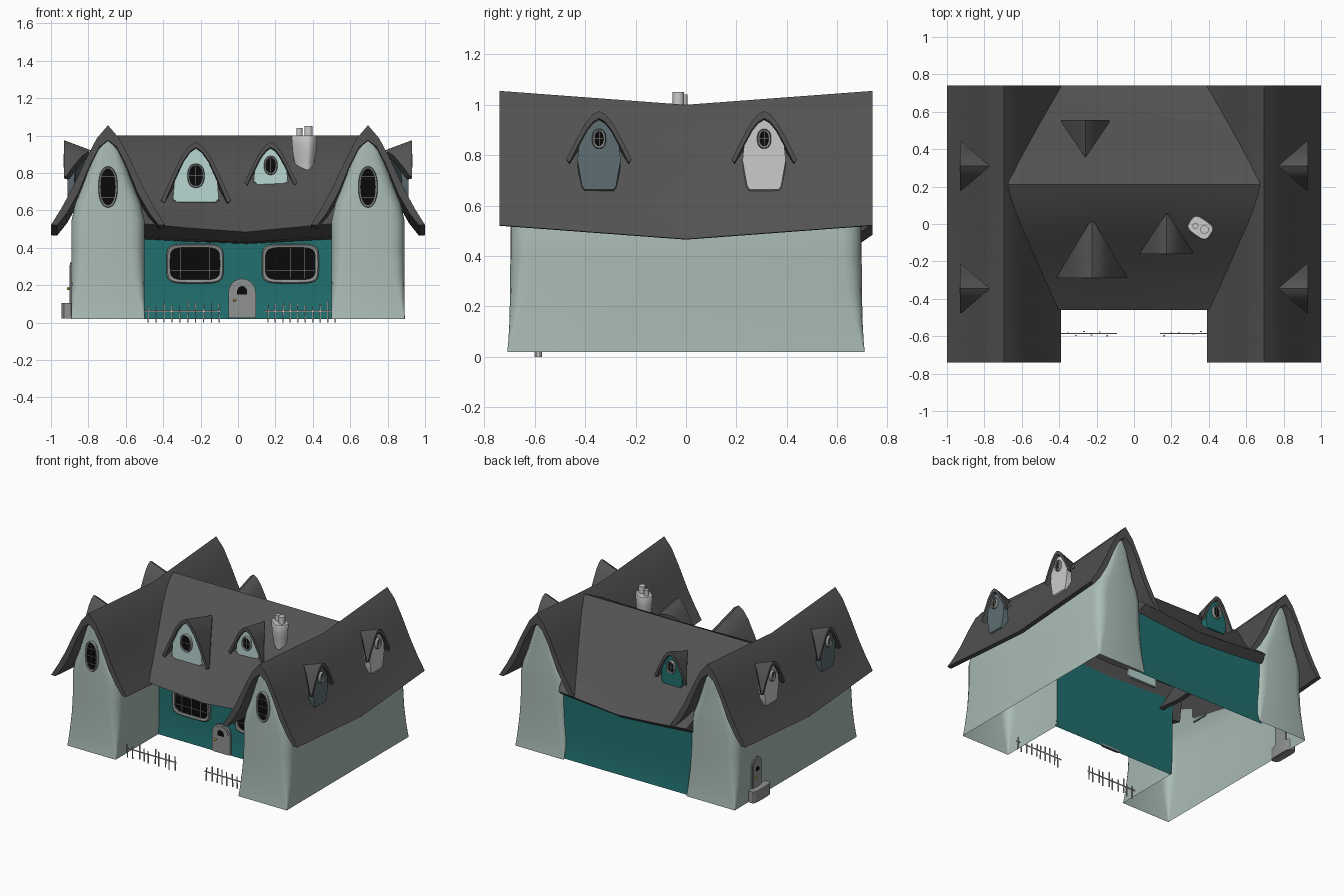
import bpy, bmesh, math, random
from mathutils import Vector

if "Cube" in bpy.data.objects:
    bpy.data.objects.remove(bpy.data.objects["Cube"])
random.seed(4)

def mat(name, c):
    m = bpy.data.materials.new(name)
    m.diffuse_color = (*c, 1)
    m.use_nodes = True
    m.node_tree.nodes["Principled BSDF"].inputs["Base Color"].default_value = m.diffuse_color
    return m

WALL = mat("pale_plaster", (.4, .5, .465))
PALE = mat("dormer_plaster", (.48, .68, .65))
BLUE = mat("blue_grey_plaster", (.11, .155, .17))
TEAL = mat("teal_plaster", (.015, .16, .155))
ROOF = mat("slate", (.085, .085, .085))
TRIM = mat("stone_trim", (.28, .29, .29))
BLACK = mat("glass", (.003, .003, .003))
GOLD = mat("brass", (.7, .45, .05))

def mesh(name, verts, faces, m=None, loc=(0, 0, 0), rot=0):
    me = bpy.data.meshes.new(name)
    me.from_pydata([tuple(v) for v in verts], [], faces)
    o = bpy.data.objects.new(name, me)
    bpy.context.collection.objects.link(o)
    if m:
        me.materials.append(m)
    o.location, o.rotation_euler = loc, (0, 0, rot)
    return o

def loft(name, rings, m=None, caps=(True, True), loc=(0, 0, 0), rot=0, skip=None):
    n = len(rings[0])
    v = [Vector(p) for r in rings for p in r]
    f = [(i*n+j, i*n+(j+1) % n, (i+1)*n+(j+1) % n, (i+1)*n+j)
         for i in range(len(rings)-1) for j in range(n)]
    if skip:
        f = [q for q in f if not skip(sum((v[k] for k in q), Vector())/4)]
    if caps[0]:
        f.append(tuple(range(n))[::-1])
    if caps[1]:
        f.append(tuple(range((len(rings)-1)*n, len(rings)*n)))
    return mesh(name, v, f, m, loc, rot)

def box(name, c, s, m=None, loc=(0, 0, 0), rot=0):
    x, y, z = (k/2 for k in s)
    ring = lambda dz: [(c[0]+a*x, c[1]+b*y, c[2]+dz) for a, b in ((-1, -1), (1, -1), (1, 1), (-1, 1))]
    return loft(name, [ring(-z), ring(z)], m, loc=loc, rot=rot)

def both(half):  # mirror a half profile that starts on the centre line
    return [(-u, z) for u, z in half[:0:-1]] + list(half)

def interp(pts, t):
    for (a, b), (c, d) in zip(pts, pts[1:]):
        if t <= c:
            return b+(d-b)*(t-a)/(c-a)
    return pts[-1][1]

def superloop(rx, rz, p=2.3, n=28):
    out = []
    for i in range(n):
        c, s = math.cos(2*math.pi*i/n), math.sin(2*math.pi*i/n)
        out.append((rx*math.copysign(abs(c)**(2/p), c), rz*math.copysign(abs(s)**(2/p), s)))
    return out

def window(name, loc, rot, rx, rz, p=2.3, cols=2, rows=2, w=.014):
    def ring(k, y):
        return [(x, y, z) for x, z in superloop(rx-k, rz-k, p)]
    loft(name+"_frame", [ring(0, .004), ring(0, -.012), ring(w*.3, -.018), ring(w, -.014), ring(w, .0)],
         TRIM, (False, False), loc, rot)
    g = ring(w, -.004)
    mesh(name+"_glass", g, [tuple(range(len(g)))], BLACK, loc, rot)
    for i in range(1, cols):
        box(name+"_bar", (-rx+2*rx*i/cols, -.006, 0), (.002, .006, 2*(rz-w)*.93), TRIM, loc, rot)
    for i in range(1, rows):
        box(name+"_bar", (0, -.006, -rz+2*rz*i/rows), (2*(rx-w)*.97, .006, .002), TRIM, loc, rot)

def dormer(name, loc, rot, w, zp, za, L, drop, zb, wb, m, zwin, r):
    # hood: local -y is outward, tapering back to a point on the roof
    h = zp-za
    curve = [(0, 0), (.2, .08), (.42, .26), (.7, .6), (1, 1)]
    outer = both([(w*a, zp-h*b+.012*a) for a, b in curve])
    inner = both([(w*a*.9, zp-.028-(h-.028)*b) for a, b in curve])
    prof = outer + inner[::-1]
    def back(pts, k):
        return [(u, (1-abs(u)/w)*L*k+.01, z-drop*(1-abs(u)/w)) for u, z in pts]
    loft(name+"_roof", [[(u, 0, z) for u, z in prof], back(prof, 1)], ROOF, loc=loc, rot=rot)
    # face wall, tapering back under the hood
    half = [(w*a*.88, zp-.034-(h-.03)*b) for a, b in curve[:-1]]
    half += [(max(wb, w*.66), za+.01), (wb, zb+.02), (wb*.85, zb+.004)]
    wall = both(half)
    loft(name+"_wall", [[(u, .018, z) for u, z in wall], back(wall, .85)], m, loc=loc, rot=rot)
    d = Vector((math.sin(rot), -math.cos(rot), 0))
    window(name+"_window", Vector((loc[0], loc[1], zwin))-d*.016, rot, r, r*1.4, w=.011)

# wing roofs: curved gable section, sagging at mid length
OUT = [(0, 1.055), (.06, .985), (.12, .87), (.19, .72), (.25, .61), (.305, .522)]
INN = [(0, .975), (.045, .94), (.095, .845), (.16, .69), (.22, .585), (.272, .52)]
sag = lambda y: .055*(1-abs(y)/.74)
prof = both(OUT) + both(INN)[::-1]
for s in (-1, 1):
    loft("wing_roof", [[(s*.695+u, y, z-sag(y)) for u, z in prof] for y in (-.74, 0, .74)], ROOF)

# wing walls: straight sides with corners that round off above the base
ROWS = [(.02, .197, .012), (.06, .196, .008), (.13, .195, .004), (.25, .195, .001), (.4, .195, 0), (.55, .195, 0),
        (.64, .175, 0), (.74, .135, 0), (.84, .097, 0), (.92, .06, 0), (.955, .03, 0), (.978, .006, 0)]
YF = -.2
for s in (-1, 1):
    rings = []
    for z, h, fl in ROWS:
        r = min(.004+.07*min(1, (z-.02)/.3), h*.6)
        ye, ring = .697+fl, []
        for cx, cy, a0 in ((1, 1, 0), (-1, 1, 90), (-1, -1, 180), (1, -1, 270)):
            for k in range(5):
                a = math.radians(a0+22.5*k)
                ring.append((s*.695+cx*(h-r)+r*math.cos(a), cy*(ye-r)+r*math.sin(a)))
            if a0 in (90, 270):
                for y in ((0, YF) if a0 == 90 else (YF, 0)):
                    ring.append((s*.695+cx*h, y))
        rings.append([(x, y, z-sag(y)*max(0, (z-.3)/.7)) for x, y in ring])
    # inner side is open where the wing joins the middle
    loft("wing_wall", rings, WALL, (False, True),
         skip=lambda c: abs(c.x) < .56 and YF < c.y < .6 and .03 < c.z < .75)
    window("wing_window", (s*.695, -.699, .725), 0, .052, .11, p=2.2, rows=4, w=.013)

# middle roof: same curve stretched, its ends running in under the wing roofs
T = [0, .2, .4, .62, .82, 1]
zt = lambda t: .53+(interp(OUT, t*.305)-.522)*.47/.533
def mid_ring(f):
    top = [(-t, zt(t)) for t in T[::-1]] + [(t, zt(t)) for t in T[1:]]
    # soffit drops from the eave edge down to the wall, then follows the slope
    under = [(.985, .524), (.89, .485), (.84, zt(.84)-.02), (.6, zt(.6)-.03), (.3, zt(.3)-.03), (0, .965),
             (-.3, zt(.3)-.03), (-.6, zt(.6)-.03), (-.63, .45), (-.8, .465), (-.985, .524)]
    return [(f*(.52+.155*(1-abs(t))), .21+t*(.67 if t < 0 else .53),
             z-.05*abs(t)*(1-abs(f))) for t, z in top+under]
loft("middle_roof", [mid_ring(f) for f in (-1, -.5, .08, .5, 1)], ROOF)

# middle front and back walls
for name, y, d, top in (("front_wall", YF, -1, .65), ("back_wall", .675, 1, .52)):
    zs = [(.02, .015), (.08, .005), (.2, 0), (top, 0)]
    xw = .5 if d < 0 else .53
    v = [(x, y+d*f, z) for z, f in zs for x in (-xw, xw)]
    mesh(name, v, [(2*i, 2*i+1, 2*i+3, 2*i+2) for i in range(3)], TEAL)

# big front windows
for x in (-.23, .28):
    window("front_window", (x, YF-.005, .315), 0, .153, .106, p=5, cols=4, rows=3, w=.02)

# arched doors
def door(name, loc, rot, w, h):
    def arch(w, h, y):
        return [(-w, y, 0)] + [(-w*math.cos(math.pi*i/10), y, h-w+w*math.sin(math.pi*i/10))
                               for i in range(11)] + [(w, y, 0)]
    loft(name+"_frame", [arch(w, h, .006), arch(w, h, -.01)], TRIM, loc=loc, rot=rot)
    loft(name, [arch(w*.8, h-w*.2, .0), arch(w*.8, h-w*.2, -.014)], TRIM, loc=loc, rot=rot)
    g = [(x, y, z+h*.6) for x, y, z in arch(w*.36, w*.6, -.016)]
    mesh(name+"_glass", g, [tuple(range(len(g)))], BLACK, loc, rot)
    p = Vector((-w*.55, -.02, h*.45))
    c, s = math.cos(rot), math.sin(rot)
    bpy.ops.mesh.primitive_uv_sphere_add(segments=10, ring_count=6, radius=.008,
        location=(loc[0]+c*p.x-s*p.y, loc[1]+s*p.x+c*p.y, p.z+loc[2]))
    bpy.context.object.name = name+"_knob"
    bpy.context.object.data.materials.append(GOLD)
door("front_door", (.022, YF-.018, .025), 0, .073, .21)
door("side_door", (-.888, .46, .07), -math.pi/2, .055, .25)
# rounded side step
loft("side_step", [[(-.912+x, .455+y, z) for x, y in superloop(.033, .1, 4, 20)]
                   for z in (.022, .09, .105)], TRIM)

# dormers
dormer("big_front_dormer", (-.225, -.29, 0), 0, .187, .965, .64, .31, .09, .64, .12, PALE, .785, .046)
dormer("small_front_dormer", (.175, -.16, 0), 0, .14, .965, .735, .21, .04, .735, .085, PALE, .84, .036)
dormer("back_dormer", (-.26, .555, 0), math.pi, .13, .96, .74, .19, .07, .7, .08, TEAL, .84, .034)
for s in (-1, 1):
    for y, m in ((-.345, BLUE), (.31, None)):
        dormer("wing_dormer", (s*.93, y, 0), s*math.pi/2, .13, .975, .77, .15, .06, .66, .068, m, .865, .028)

# chimney with two pots
def cring(rx, ry, z):
    a = math.radians(-35)
    return [(.355+x*math.cos(a)-y*math.sin(a), -.02+x*math.sin(a)+y*math.cos(a), z)
            for x, y in superloop(rx, ry, 3.5, 16)]
loft("chimney", [cring(*r) for r in ((.05, .035, .78), (.052, .037, .86), (.06, .044, .9),
                                     (.064, .046, .94), (.067, .049, .99), (.064, .046, 1.0))])
for x, y, r, z in ((.328, -.01, .016, 1.04), (.377, -.03, .023, 1.05)):
    bpy.ops.mesh.primitive_cylinder_add(vertices=14, radius=r, depth=z-.98, location=(x, y, (z+.98)/2))
    bpy.context.object.name = "chimney_pot"

# picket fences
for x0, x1 in ((-.5, -.09), (.14, .53)):
    n = 10
    for i in range(n):
        x = x0+.02+(x1-x0-.03)*i/(n-1)
        h = .1+random.uniform(-.015, .012)
        o = box("fence_picket", (0, 0, h/2), (.007, .006, h), None, (x, -.585+random.uniform(-.015, .015), 0))
        o.rotation_euler = (0, random.uniform(-.04, .04), 0)
    box("fence_rail", ((x0+x1)/2, -.585, .06), (x1-x0, .005, .007))

# consistent normals and smooth shading with sharp edges kept
for o in bpy.data.objects:
    bm = bmesh.new()
    bm.from_mesh(o.data)
    bmesh.ops.recalc_face_normals(bm, faces=bm.faces)
    bm.to_mesh(o.data)
    bm.free()
    o.select_set(True)
bpy.context.view_layer.objects.active = bpy.data.objects["middle_roof"]
bpy.ops.object.shade_smooth_by_angle(angle=math.radians(32))
